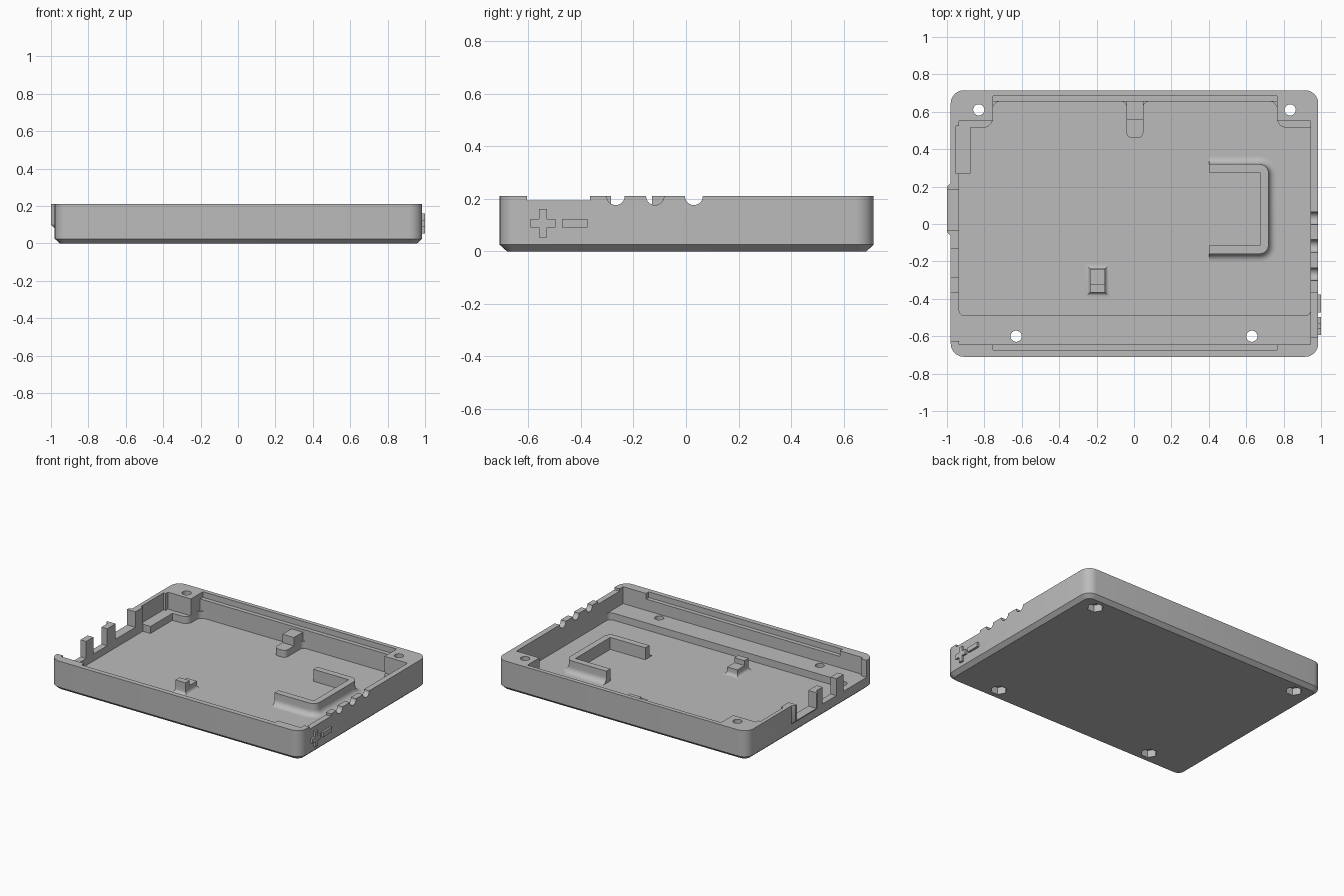
import bpy, bmesh, math
from mathutils import Vector

if "Cube" in bpy.data.objects:
    bpy.data.objects.remove(bpy.data.objects["Cube"], do_unlink=True)

grey = bpy.data.materials.new("plain_grey")
grey.use_nodes = True
grey.diffuse_color = (0.5, 0.5, 0.5, 1)
grey.node_tree.nodes["Principled BSDF"].inputs["Base Color"].default_value = (0.5, 0.5, 0.5, 1)

TOP, FLOOR, SHELF = 0.21, 0.04, 0.09
L, R, F, B = -0.98, 0.985, -0.71, 0.715      # outer walls
IL, IR = -0.935, 0.945                       # inner side walls


def rounded(points, steps=6):
    """Outline from (x, y, radius) corners."""
    out = []
    for i, (x, y, r) in enumerate(points):
        p = Vector((x, y))
        if r <= 0:
            out.append(p)
            continue
        a = Vector(points[i - 1][:2])
        c = Vector(points[(i + 1) % len(points)][:2])
        u, v = (a - p).normalized(), (c - p).normalized()
        center = p + (u + v) * r
        for k in range(steps + 1):
            t = k / steps * math.pi / 2
            out.append(center - v * r * math.cos(t) - u * r * math.sin(t))
    return out


def rect(x0, x1, y0, y1, r=0):
    return rounded([(x0, y0, r), (x1, y0, r), (x1, y1, r), (x0, y1, r)])


def loft(name, rings):
    """Solid through a stack of (outline, z) rings."""
    bm = bmesh.new()
    loops = [[bm.verts.new((p[0], p[1], z)) for p in pts] for pts, z in rings]
    n = len(loops[0])
    for lo, hi in zip(loops, loops[1:]):
        for i in range(n):
            j = (i + 1) % n
            bm.faces.new((lo[i], lo[j], hi[j], hi[i]))
    bm.faces.new(loops[0][::-1])
    bm.faces.new(loops[-1])
    bmesh.ops.recalc_face_normals(bm, faces=bm.faces)
    me = bpy.data.meshes.new(name)
    bm.to_mesh(me)
    bm.free()
    me.materials.append(grey)
    ob = bpy.data.objects.new(name, me)
    bpy.context.collection.objects.link(ob)
    return ob


def prism(name, pts, z0, z1):
    return loft(name, [(pts, z0), (pts, z1)])


def box(name, x0, x1, y0, y1, z0, z1):
    return prism(name, rect(x0, x1, y0, y1), z0, z1)


def disc(x, y, r, n):
    return [(x + r * math.cos(math.tau * k / n), y + r * math.sin(math.tau * k / n)) for k in range(n)]


def combine(target, tool, op="DIFFERENCE"):
    mod = target.modifiers.new("combine", 'BOOLEAN')
    mod.operation, mod.solver, mod.object = op, 'EXACT', tool
    bpy.context.view_layer.objects.active = target
    bpy.ops.object.modifier_apply(modifier=mod.name)
    bpy.data.objects.remove(tool, do_unlink=True)


# Tray body with rounded corners and chamfered base
c = 0.028
body = rect(L, R, F, B, 0.07)
tray = loft("tray_shell", [(rect(L + c, R - c, F + c, B - c, 0.07 - c), 0), (body, 0.025), (body, TOP)])

# Raised surround of the side port
def surround(x, y0, y1):
    return [(-0.95, y0), (-0.95, y1), (-0.979, y1), (x, y1 - 0.02), (x, y0 + 0.02), (-0.979, y0)]
combine(tray, loft("surround", [(surround(-0.981, -0.065, 0.22), 0.08), (surround(-1, -0.065, 0.22), 0.1),
                                (surround(-1, -0.065, 0.22), TOP)]), "UNION")

# Upper cavity, leaving two rear corner bosses and the front shelf
combine(tray, prism("upper_cavity", rounded([
    (IL, -0.645, 0), (IR, -0.645, 0), (IR, 0.55, 0), (0.765, 0.55, 0),
    (0.765, 0.655, 0), (-0.755, 0.655, 0), (-0.755, 0.55, 0), (IL, 0.55, 0)]), SHELF, 0.3))

# Lower cavity, leaving boss feet and a rear tab
combine(tray, prism("lower_cavity", rounded([
    (IL, -0.49, 0.03), (IR, -0.49, 0.03), (IR, 0.515, 0), (0.765, 0.515, 0.05),
    (0.765, 0.655, 0.04), (0.05, 0.655, 0.03), (0.05, 0.46, 0.03), (-0.04, 0.46, 0.03),
    (-0.04, 0.655, 0.03), (-0.755, 0.655, 0.04), (-0.755, 0.515, 0.05), (IL, 0.515, 0)]), FLOOR, SHELF + 0.01))

# Rim grooves, front and back
for y0, y1 in ((-0.675, -0.6), (0.62, 0.685)):
    combine(tray, box("groove", -0.755, 0.765, y0, y1, 0.17, 0.3))

# Screw holes with hexagonal recesses underneath
for x, y in ((-0.83, 0.61), (0.835, 0.61), (-0.63, -0.6), (0.63, -0.6)):
    combine(tray, prism("screw_hole", disc(x, y, 0.03, 24), -0.1, 0.3))
    combine(tray, prism("nut_recess", disc(x, y, 0.054, 6), -0.1, 0.05))

# Port openings in one side wall, and the pocket beside them
for y0, y1, z in ((-0.035, 0.185, 0.1), (-0.285, -0.13, SHELF), (-0.625, -0.365, SHELF)):
    combine(tray, box("port", -1.1, -0.92, y0, y1, z, 0.3))
combine(tray, box("pocket", -0.952, -0.92, 0.27, 0.525, SHELF, 0.3))

# Cable notches and shallow slot in the other side wall
for y in (0.03, -0.118, -0.268):
    notch = prism("notch", disc(0, 0, 0.034, 32), -0.1, 0.1)
    notch.rotation_euler.y = math.pi / 2
    notch.location = (0.97, y, TOP)
    bpy.context.view_layer.update()
    combine(tray, notch)
combine(tray, box("slot", 0.93, 1.1, -0.605, -0.365, 0.193, 0.3))

# Internal ledge and rear tab block
box("pocket_ledge", IL - 0.005, -0.875, 0.27, 0.552, FLOOR - 0.005, SHELF)
box("rear_tab_block", -0.04, 0.05, 0.555, 0.66, SHELF - 0.005, 0.15)

# Three-sided bracket with a filleted outer foot
def bracket(o):
    x, y0, y1, r = 0.72 + o, -0.16 - o, 0.32 + o, 0.05 + o
    return rounded([(0.4, y0, 0), (x, y0, r), (x, y1, r), (0.4, y1, 0),
                    (0.4, 0.275, 0), (0.675, 0.275, 0), (0.675, -0.115, 0), (0.4, -0.115, 0)])
fillet, rings = 0.04, [(bracket(0.04), FLOOR - 0.005)]
for k in range(7):
    a = k / 6 * math.pi / 2
    rings.append((bracket(fillet * (1 - math.sin(a))), FLOOR + fillet * (1 - math.cos(a))))
rings.append((bracket(0), 0.125))
loft("bracket", rings)

# Stepped support post with flared foot
rings = [(rect(-0.26, -0.13, -0.39, -0.215), FLOOR - 0.005)]
for k in range(6):
    a = k / 5 * math.pi / 2
    o = 0.025 * (1 - math.sin(a))
    rings.append((rect(-0.235 - o, -0.155 + o, -0.365 - o, -0.24 + o), FLOOR + 0.025 * (1 - math.cos(a))))
rings.append((rect(-0.235, -0.155, -0.365, -0.24), 0.09))
loft("support_post", rings)
box("support_post_stop", -0.235, -0.155, -0.365, -0.32, 0.08, 0.125)

# Raised plus and minus marks on the outside wall
plus_mark = box("plus_mark", 0.975, 1, -0.593, -0.498, 0.09, 0.123)
combine(plus_mark, box("plus_upright", 0.975, 1, -0.56, -0.53, 0.052, 0.161), "UNION")
box("minus_mark", 0.975, 1, -0.472, -0.376, 0.09, 0.123)

# Smooth the rounded faces and keep edges crisp
bpy.ops.object.select_all(action='DESELECT')
for ob in bpy.context.collection.objects:
    if ob.type == 'MESH' and ob.data.materials and ob.data.materials[0] == grey:
        ob.select_set(True)
        bpy.context.view_layer.objects.active = ob
bpy.ops.object.shade_smooth_by_angle(angle=math.radians(30))
